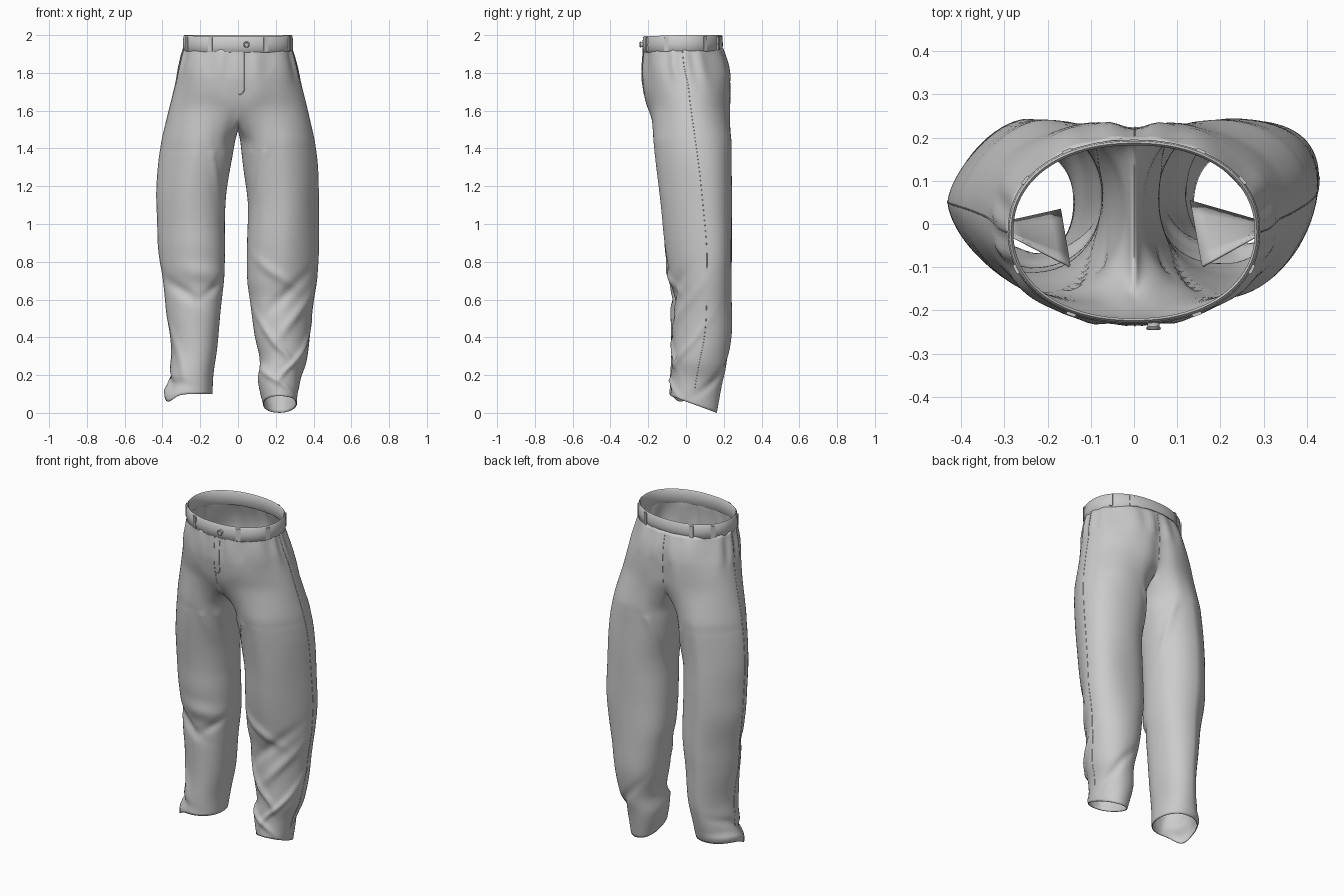
import bpy, bmesh, math
from mathutils import Vector, noise
from mathutils.bvhtree import BVHTree

if "Cube" in bpy.data.objects:
    bpy.data.objects.remove(bpy.data.objects["Cube"])

NA, NB = 56, 20          # outer and inner points of a leg ring
Z_HIP, Z_THIGH = 1.62, 1.44

# Each row: z, inner x, outer x, front y, back y, side seam y
HIP = [(1.93, 0, .29, -.226, .197, -.02), (1.83, 0, .314, -.234, .23, -.01),
       (1.74, 0, .334, -.232, .242, .01), (1.62, 0, .364, -.203, .242, .025)]
LEGS = {
    1: [(1.44, .012, .408, -.172, .242, .05), (1.29, .03, .422, -.155, .242, .07),
        (1.1, .055, .426, -.135, .242, .09), (.87, .05, .422, -.11, .242, .11),
        (.7, .047, .412, -.085, .242, .11), (.6, .06, .40, -.065, .242, .11),
        (.42, .085, .382, -.065, .24, .1), (.26, .115, .36, -.07, .215, .07),
        (.15, .105, .33, -.075, .19, .05), (0, .135, .315, -.083, .165, .03)],
    -1: [(1.44, .015, .405, -.172, .242, .04), (1.18, .06, .434, -.14, .242, .05),
         (1.0, .07, .428, -.12, .242, .055), (.87, .07, .42, -.11, .242, .06),
         (.7, .075, .395, -.085, .24, .05), (.55, .09, .38, -.085, .235, .04),
         (.34, .11, .35, -.075, .225, .04), (.2, .13, .365, -.08, .2, .04),
         (.1, .135, .385, -.085, .175, .03)]}
# Cloth folds: z, slope, height, width, centre angle, angular spread
BOTH = [(1.52, .30, .013, .025, -110, 32), (1.43, .45, .011, .03, -105, 32),
        (1.60, .15, .011, .02, -100, 28), (1.35, -.4, .009, .04, 125, 30)]
FOLDS = {
    1: [(.73, -.12, .014, .03, -95, 35), (.63, .15, -.014, .035, -80, 40),
        (.52, .18, .014, .035, -60, 40), (.36, -.2, .015, .035, -100, 40),
        (.26, .22, .015, .03, -55, 45), (.12, -.1, .012, .025, -100, 60),
        (.2, .15, -.012, .03, 60, 50)],
    -1: [(.74, .02, .015, .05, -105, 45), (.64, .08, -.016, .035, -65, 40),
         (.66, -.1, -.010, .03, -130, 25), (.30, .25, .008, .05, -50, 40),
         (.19, .04, -.016, .025, -20, 60), (.13, 0, .012, .02, 20, 60)]}


def sample(rows, z):
    """Smooth interpolation between section rows."""
    n = len(rows)
    i = next((j for j in range(n - 2) if z >= rows[j + 1][0]), n - 2)
    a, b = rows[i], rows[i + 1]
    p, q = rows[max(i - 1, 0)], rows[min(i + 2, n - 1)]
    h = b[0] - a[0]
    t = (z - a[0]) / h
    out = []
    for c in range(1, 6):
        ma = (b[c] - p[c]) / (b[0] - p[0]) * h
        mb = (q[c] - a[c]) / (q[0] - a[0]) * h
        out.append((2*t**3 - 3*t*t + 1)*a[c] + (t**3 - 2*t*t + t)*ma
                   + (3*t*t - 2*t**3)*b[c] + (t**3 - t*t)*mb)
    return out


def power(v, p):
    return math.copysign(abs(v) ** p, v)


def section(side, row, phi, z, hip):
    xi, xo, yf, yb, ys = row
    c, s = math.cos(phi), math.sin(phi)
    cx, cy = (0 if hip else (xi + xo) / 2), (yf + yb) / 2
    # The outer side pinches toward the seam, the inner side is rounder
    if hip:
        p = .95
    elif c < 0:
        p = .9
    else:
        full = 1.28 if side < 0 else (.98 if s > 0 else 1.08)
        p = 1 + (full - 1) * max(0, min(1, (z - .15) / .4, (1.75 - z) / .35))
    x = cx + (xo - cx) * power(c, p)
    y = cy + (yb - yf) / 2 * power(s, p) + (ys - cy) * max(c, 0) ** 2
    if hip and s > 0:                      # cleft of the seat
        y -= .03 * min(1, (1.93 - z) / .25) * math.exp(-(x / .05) ** 2)
    return Vector((x, y, z))


def crease(side, p, phi, row):
    """Push a point in or out for folds, waist gathers and soft unevenness."""
    d = .006 * noise.noise(Vector((p.x * 5 * side, p.y * 5, p.z * 3)))
    for z0, sl, amp, w, a0, aw in FOLDS[side] + BOTH:
        da = (phi - math.radians(a0) + math.pi) % math.tau - math.pi
        d += amp * math.exp(-((p.z - z0 - sl*da) / w)**2 - (da / math.radians(aw))**2)
    gather = max(0, min(1, (p.z - 1.68) / .15, (1.95 - p.z) / .06))
    d += .005 * gather * math.sin(15 * phi + 2 * math.sin(4 * phi))
    d *= min(1, abs(p.x) / .05)
    v = Vector((p.x - (row[0] + row[1]) / 2, p.y - (row[2] + row[3]) / 2, 0))
    return p + v.normalized() * d if v.length > 1e-6 else p


def half_rings(side):
    """Hip arcs, then closed rings from crotch to hem."""
    hip_phi = [math.pi * (k / NA - .5) for k in range(NA + 1)]
    lo = math.radians(140)
    leg_phi = [-lo + 2*lo*k/NA for k in range(NA + 1)]
    leg_phi += [lo + (math.tau - 2*lo)*(k + 1)/(NB + 1) for k in range(NB)]
    rings = []
    for i in range(17):
        z = 1.93 + (Z_HIP - 1.93) * i / 16
        row = sample(HIP, z)
        arc = [crease(side, section(side, row, f, z, True), f, row) for f in hip_phi]
        arc[0].x = arc[-1].x = 0
        rings.append(arc)
    f, b = rings[-1][0], rings[-1][-1]
    under = []
    for k in range(NB):
        v = math.pi * (k + 1) / (NB + 1)
        under.append(Vector((0, (f.y + b.y)/2 + (b.y - f.y)/2 * math.cos(v),
                             Z_HIP - .125 * math.sin(v) ** .8)))
    crotch = rings.pop() + under
    rings.append(crotch)
    rows, end = LEGS[side], LEGS[side][-1][0]
    tilt, lower = (.09, 0) if side == 1 else (0, .04)
    steps = 96
    for i in range(steps + 1):
        z = Z_THIGH + (end - Z_THIGH) * i / steps
        row = sample(rows, z)
        ring = [crease(side, section(side, row, a, z, False), a, row) for a in leg_phi]
        fade = max(0, 1 - (z - end) / .35)
        for p, a in zip(ring, leg_phi):
            p.z += fade * (tilt * (row[3] - p.y) / (row[3] - row[2])
                           - lower * math.exp(-((a + .5) / .5) ** 2))
            p.z = max(p.z, 0)
        if i == 0:
            for j in range(1, 9):
                rings.append([c.lerp(r, j / 9) for c, r in zip(crotch, ring)])
        rings.append(ring)
    return [[Vector((p.x * side, p.y, p.z)) for p in r] for r in rings]


def new_object(name, bm, angle=50):
    me = bpy.data.meshes.new(name)
    bmesh.ops.recalc_face_normals(bm, faces=bm.faces)
    bm.to_mesh(me)
    ob = bpy.data.objects.new(name, me)
    bpy.context.collection.objects.link(ob)
    bpy.ops.object.select_all(action='DESELECT')
    ob.select_set(True)
    bpy.context.view_layer.objects.active = ob
    bpy.ops.object.shade_smooth_by_angle(angle=math.radians(angle))
    return ob


# Seat and both legs as one cloth surface
bm = bmesh.new()
for side in (1, -1):
    rings = [[bm.verts.new(p) for p in r] for r in half_rings(side)]
    for a, b in zip(rings, rings[1:]):
        closed = len(a) > NA + 1
        for k in range(len(a) if closed else NA):
            m = (k + 1) % len(a)
            bm.faces.new((a[k], a[m], b[m], b[k]))
bmesh.ops.remove_doubles(bm, verts=bm.verts, dist=.0008)
soft = [v for v in bm.verts if 1.38 < v.co.z < 1.76 and not v.is_boundary]
for _ in range(6):
    bmesh.ops.smooth_vert(bm, verts=soft, factor=.5, use_axis_x=True,
                          use_axis_y=True, use_axis_z=True)
bmesh.ops.recalc_face_normals(bm, faces=bm.faces)
tree = BVHTree.FromBMesh(bm)
cloth = new_object("trouser_legs_and_seat", bm, 80)
sol = cloth.modifiers.new("cloth_thickness", 'SOLIDIFY')
sol.thickness, sol.offset = .005, -1


def seam(name, rays, radius=.0018):
    """Cord laid on the cloth where the rays strike it."""
    pts = [h for o, d in rays if (h := tree.ray_cast(Vector(o), Vector(d))[0])]
    cu = bpy.data.curves.new(name, 'CURVE')
    cu.dimensions, cu.bevel_depth, cu.bevel_resolution = '3D', radius, 1
    sp = cu.splines.new('POLY')
    sp.points.add(len(pts) - 1)
    for q, p in zip(sp.points, pts):
        q.co = (*p, 1)
    bpy.context.collection.objects.link(bpy.data.objects.new(name, cu))


# Side seams, fly stitching, centre seams
for side, tag in ((1, "left"), (-1, "right")):
    rows = HIP + LEGS[side]
    zs = [1.92 - k * (1.8 if side == 1 else 1.74) / 90 for k in range(91)]
    seam(tag + "_side_seam", [((side, sample(rows, z)[4], z), (-side, 0, 0)) for z in zs])
fly = [(.035, 1.91 - .19 * k / 12) for k in range(13)]
fly += [(.002 + .033 * math.cos(k * math.pi / 12), 1.72 - .035 * math.sin(k * math.pi / 12))
        for k in range(1, 7)]
seam("fly_stitching", [((x, -1, z), (0, 1, 0)) for x, z in fly], .0025)
seam("front_seam", [((.002, -1, 1.91 - .3*k/30), (0, 1, 0)) for k in range(31)])
seam("back_seam", [((.002, 1, 1.91 - .3*k/30), (0, -1, 0)) for k in range(31)])


def band(phi, off, z):
    s = math.sin(phi)
    return Vector(((.281 + off) * power(math.cos(phi), .92),
                   -.018 + (.202 + off) * power(s, .92), z + .006 * min(s, 0)))


# Waistband
bm = bmesh.new()
profile = [(.004, 1.913), (.010, 1.918), (.011, 1.955), (.008, 1.994), (.003, 2.0),
           (-.002, 1.994), (-.002, 1.92)]
loops = [[bm.verts.new(band(math.tau * k / 96, o, z)) for k in range(96)] for o, z in profile]
for a, b in zip(loops, loops[1:] + loops[:1]):
    for k in range(96):
        m = (k + 1) % 96
        bm.faces.new((a[k], a[m], b[m], b[k]))
new_object("waistband", bm)

# Belt loops
for deg in (-62, -22, 32, 60, 120, 148, 202, 242):
    a = math.radians(deg)
    t = band(a + .01, .012, 0) - band(a - .01, .012, 0)
    bm = bmesh.new()
    bmesh.ops.create_cube(bm, size=1)
    for v in bm.verts:
        v.co = Vector((v.co.x * .028, v.co.y * .008, v.co.z * .076))
    bmesh.ops.bevel(bm, geom=bm.edges[:], offset=.003, segments=2, affect='EDGES')
    ob = new_object("belt_loop", bm, 30)
    ob.location = band(a, .011, 1.957)
    ob.rotation_euler.z = math.atan2(t.y, t.x)

# Button with a raised rim
bpy.ops.mesh.primitive_cylinder_add(vertices=24, radius=.014, depth=.02,
                                    location=(.045, -.232, 1.95), rotation=(math.pi/2, 0, 0))
bpy.context.object.name = "button"
bpy.ops.mesh.primitive_torus_add(major_radius=.013, minor_radius=.004, major_segments=24,
                                 minor_segments=8, location=(.045, -.241, 1.95),
                                 rotation=(math.pi/2, 0, 0))
bpy.context.object.name = "button_rim"

# Inner pocket bags hanging from the side openings
BAGS = {"left": [(.285, -.03, 1.82), (.30, 0, 1.6), (.13, .05, 1.48), (.16, -.1, 1.76)],
        "right": [(-.285, -.03, 1.82), (-.30, 0, 1.6), (-.17, .03, 1.48), (-.15, -.1, 1.76)]}
for tag, quad in BAGS.items():
    bm = bmesh.new()
    bm.faces.new([bm.verts.new(p) for p in quad])
    bmesh.ops.subdivide_edges(bm, edges=bm.edges[:], cuts=4, use_grid_fill=True)
    bag = new_object(tag + "_pocket_bag", bm)
    bag.modifiers.new("thickness", 'SOLIDIFY').thickness = .006
